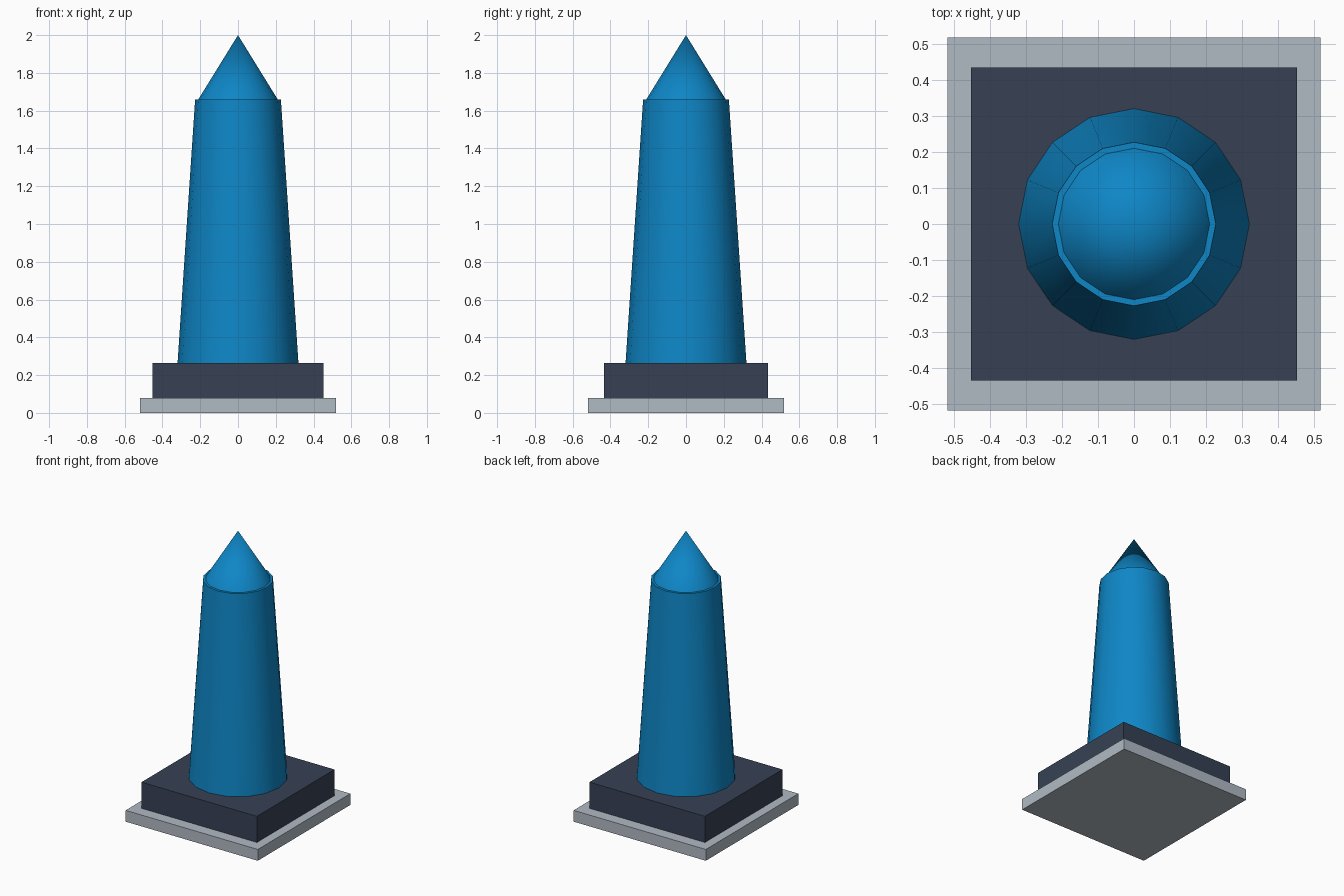
import bpy
import math

cube = bpy.data.objects.get("Cube")
if cube:
    bpy.data.objects.remove(cube, do_unlink=True)


def make_material(name, rgb):
    mat = bpy.data.materials.new(name)
    mat.use_nodes = True
    color = (*rgb, 1.0)
    mat.diffuse_color = color
    mat.node_tree.nodes["Principled BSDF"].inputs["Base Color"].default_value = color
    return mat


def finish(name, mat):
    obj = bpy.context.object
    obj.name = name
    obj.data.name = name
    obj.data.materials.append(mat)
    return obj


def slab(name, width, depth, bottom, top, mat):
    bpy.ops.mesh.primitive_cube_add(size=1, location=(0, 0, (bottom + top) / 2))
    bpy.context.object.scale = (width, depth, top - bottom)
    bpy.ops.object.transform_apply(location=False, rotation=False, scale=True)
    return finish(name, mat)


def taper(name, lower_radius, upper_radius, bottom, top, mat):
    bpy.ops.mesh.primitive_cone_add(
        vertices=16, radius1=lower_radius, radius2=upper_radius,
        depth=top - bottom, location=(0, 0, (bottom + top) / 2))
    bpy.ops.object.shade_smooth_by_angle(angle=math.radians(35))
    return finish(name, mat)


blue = make_material("bright blue", (0.0044, 0.238, 0.565))
slate = make_material("dark slate", (0.038, 0.053, 0.089))
grey = make_material("pale grey", (0.434, 0.491, 0.552))

# Stepped plinth
slab("base_slab", 1.035, 1.035, 0, 0.08, grey)
slab("plinth", 0.904, 0.868, 0.08, 0.265, slate)

# Tapered column and pointed cap, leaving a narrow ledge
taper("shaft", 0.32, 0.227, 0.265, 1.66, blue)
taper("pointed_cap", 0.21, 0, 1.66, 2.0, blue)
